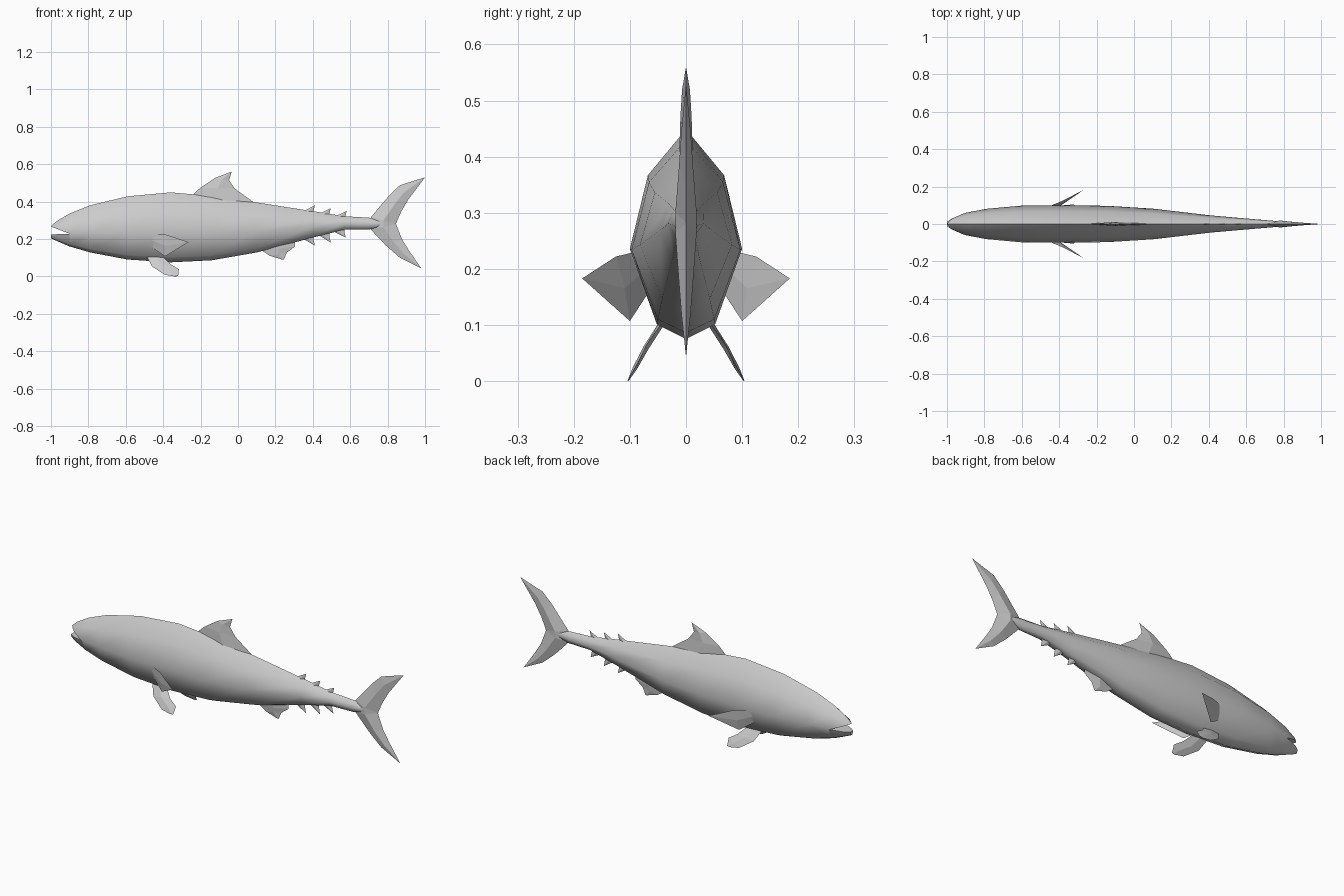
import bpy, bmesh
from mathutils import Vector

old = bpy.data.objects.get("Cube")
if old:
    bpy.data.objects.remove(old)

grey = bpy.data.materials.new("fish grey")
grey.use_nodes = True
colour = (0.6, 0.6, 0.6, 1)
grey.diffuse_color = colour
grey.node_tree.nodes["Principled BSDF"].inputs["Base Color"].default_value = colour


def loft(name, rings, smooth=None):
    """Skin a closed tube through rings of equal length and cap its ends."""
    bm = bmesh.new()
    rows = [[bm.verts.new(p) for p in ring] for ring in rings]
    n = len(rows[0])
    for a, b in zip(rows, rows[1:]):
        for i in range(n):
            j = (i + 1) % n
            bm.faces.new((a[i], a[j], b[j], b[i]))
    bm.faces.new(rows[0])
    bm.faces.new(rows[-1])
    bmesh.ops.remove_doubles(bm, verts=bm.verts, dist=0.0005)
    bmesh.ops.recalc_face_normals(bm, faces=bm.faces)
    mesh = bpy.data.meshes.new(name)
    bm.to_mesh(mesh)
    bm.free()
    ob = bpy.data.objects.new(name, mesh)
    bpy.context.collection.objects.link(ob)
    mesh.materials.append(grey)
    if smooth:
        bpy.ops.object.select_all(action='DESELECT')
        ob.select_set(True)
        bpy.context.view_layer.objects.active = ob
        bpy.ops.object.shade_smooth_by_angle(angle=smooth)
    return ob


def fin(name, rows, side=(0, 1, 0)):
    """Diamond-section fin: each row is leading point, trailing point, half thickness."""
    rings = []
    for lead, trail, t in rows:
        a, b = [Vector(p) if len(p) == 3 else Vector((p[0], 0, p[1])) for p in (lead, trail)]
        mid, off = (a + b) / 2, Vector(side) * t
        rings.append([a, mid + off, b, mid - off])
    return loft(name, rings)


def mirror_y(ob):
    mod = ob.modifiers.new("Mirror", 'MIRROR')
    mod.use_axis = (False, True, False)


# Body: stations of x, top, bottom, half width
stations = [
    (-1.0, .268, .203, .014), (-.97, .295, .19, .036), (-.9, .336, .16, .06),
    (-.79, .38, .128, .081), (-.59, .428, .09, .099), (-.36, .449, .075, .1),
    (-.14, .43, .086, .097), (.1, .395, .128, .082), (.41, .347, .21, .046),
    (.57, .321, .25, .032), (.7, .314, .25, .021), (.77, .302, .265, .015),
    (.83, .288, .278, .004)]
# Right half of the cross-section: width share, height share
section = [(0, 1), (.68, .78), (1, .43), (.52, .07), (0, 0)]
section += [(-w, h) for w, h in section[-2:0:-1]]
body = loft("body", [[(x, w * s, low + (top - low) * h) for s, h in section]
                     for x, top, low, w in stations], smooth=0.9)

# Open mouth: a wedge cut into the snout
mouth = [(-.9, .228), (-1.05, .285), (-1.05, .222)]
cutter = loft("mouth_cutter", [[(x, y, z) for x, z in mouth] for y in (-.15, .15)])
cutter.hide_render = True
cutter.hide_set(True)
cut = body.modifiers.new("Mouth", 'BOOLEAN')
cut.object = cutter
cut.operation = 'DIFFERENCE'
cut.solver = 'EXACT'
body.modifiers.move(len(body.modifiers) - 1, 0)

# Median fins
fin("tail_fin", [
    ((1, .53), (1, .53), 0), ((.865, .487), (.91, .41), .008),
    ((.81, .435), (.872, .345), .012), ((.71, .316), (.845, .283), .019),
    ((.71, .25), (.845, .28), .019), ((.79, .166), (.877, .198), .013),
    ((.865, .1), (.915, .137), .008), ((.98, .043), (.98, .043), 0)])
fin("dorsal_fin", [
    ((-.26, .42), (.1, .385), .012), ((-.2, .475), (-.016, .468), .01),
    ((-.123, .526), (-.048, .513), .007), ((-.034, .56), (-.034, .56), 0)])
fin("anal_fin", [
    ((.12, .15), (.305, .185), .01), ((.13, .137), (.305, .16), .009),
    ((.17, .11), (.262, .128), .006), ((.235, .09), (.245, .09), .001)])

# Finlets along the tail stalk: base x, base z, tip z
for side, spots in (("upper", [(.345, .345, .38), (.43, .332, .365), (.515, .318, .35)]),
                    ("lower", [(.345, .202, .165), (.43, .222, .18), (.51, .24, .207)])):
    for i, (x, base, tip) in enumerate(spots):
        inner = base - (tip - base) * .3
        fin(f"{side}_finlet_{i + 1}", [
            ((x, inner), (x + .06, inner), .007), ((x, base), (x + .058, base), .006),
            ((x + .066, tip), (x + .066, tip), 0)])

# Paired fins, modelled on one side and mirrored
mirror_y(fin("pectoral_fins", [
    ((-.47, .08, .228), (-.475, .06, .16), .004),
    ((-.44, .1, .228), (-.455, .072, .15), .005),
    ((-.38, .125, .222), (-.39, .1, .107), .004),
    ((-.265, .185, .183), (-.265, .185, .183), 0)], side=(-.4, .8, -.3)))
mirror_y(fin("pelvic_fins", [
    ((-.487, .042, .105), (-.4, .042, .105), .005),
    ((-.46, .073, .053), (-.36, .07, .065), .005),
    ((-.39, .099, .008), (-.316, .083, .038), .004),
    ((-.34, .103, 0), (-.32, .103, .002), .001)], side=(0, .86, .5)))
